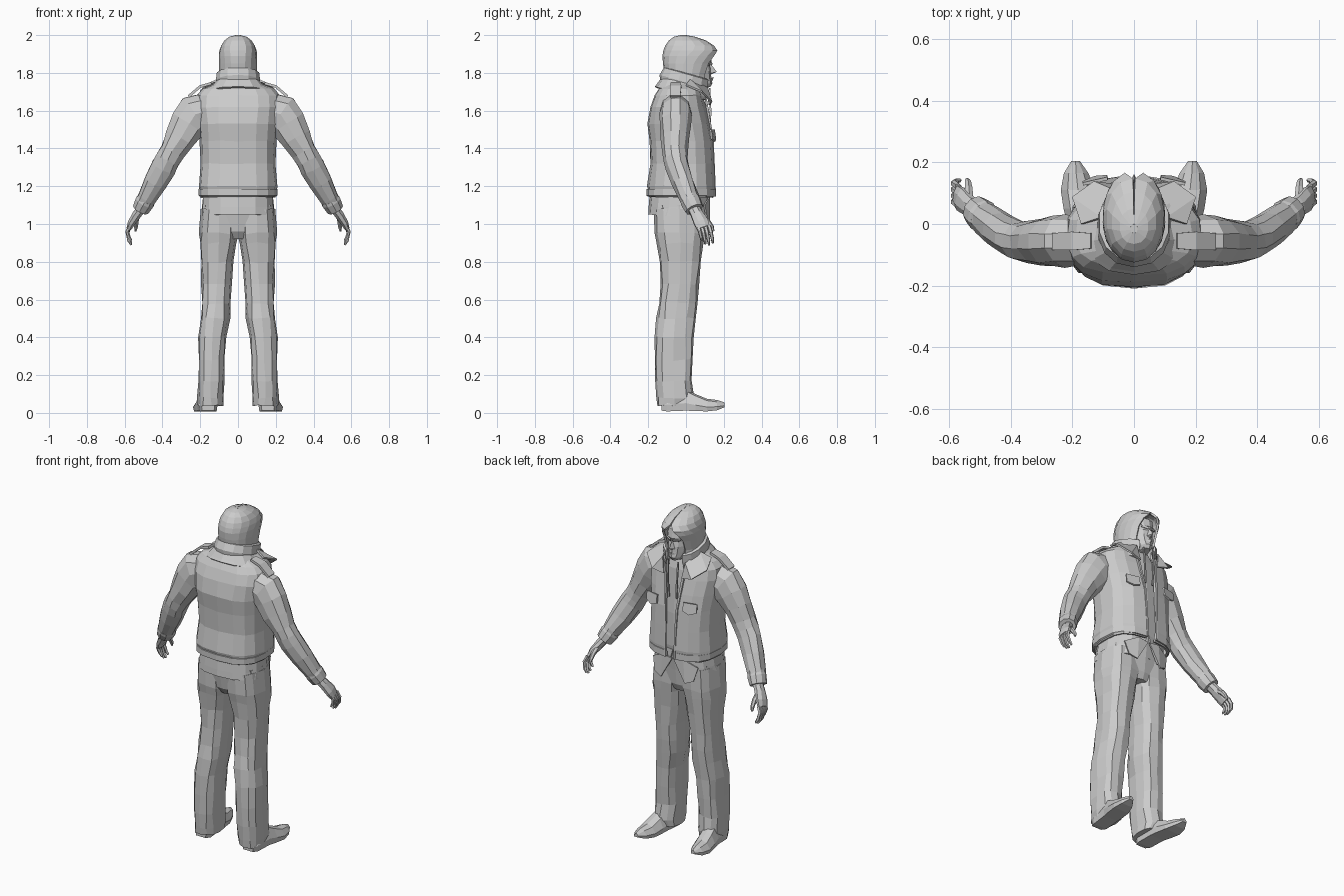
import bpy, bmesh, math, random
from mathutils import Vector
random.seed(4)


def build(name, verts, faces, mirror=False, thick=0.0, offset=-1):
    me = bpy.data.meshes.new(name)
    me.from_pydata([tuple(v) for v in verts], [], faces)
    bm = bmesh.new()
    bm.from_mesh(me)
    bmesh.ops.recalc_face_normals(bm, faces=bm.faces)
    bm.to_mesh(me)
    bm.free()
    ob = bpy.data.objects.new(name, me)
    bpy.context.collection.objects.link(ob)
    if thick:
        m = ob.modifiers.new("thickness", 'SOLIDIFY')
        m.thickness, m.offset = thick, offset
    if mirror:
        ob.modifiers.new("mirror", 'MIRROR').use_clip = False
    return ob


def loft(name, rings, closed=True, caps=True, jitter=0.0, **kw):
    n = len(rings[0])
    verts = [Vector(p) + Vector([random.uniform(-jitter, jitter) for _ in range(3)])
             for r in rings for p in r]
    faces = []
    for i in range(len(rings) - 1):
        for j in range(n if closed else n - 1):
            k = (j + 1) % n
            faces.append((i*n + j, i*n + k, (i+1)*n + k, (i+1)*n + j))
    if closed and caps:
        faces += [tuple(range(n)), tuple(range(len(verts) - n, len(verts)))]
    return build(name, verts, faces, **kw)


def ring(z, w, yb, yf, n=14, gap=0.0, tilt=0.0, e=2.4, cx=0.0):
    """Rounded horizontal section; gap = half width of an opening at the front (+y)."""
    g = math.asin(min(1, (gap / w) ** (e / 2))) if gap else 0
    pts = []
    for i in range(n):
        t = i / (n - 1) if gap else i / n
        a = math.pi/2 + g + t * (2*math.pi - 2*g)
        c, s = math.cos(a), math.sin(a)
        x = cx + w * math.copysign(abs(c) ** (2/e), c)
        y = (yb+yf)/2 + (yf-yb)/2 * math.copysign(abs(s) ** (2/e), s)
        pts.append((x, y, z - tilt * y))
    return pts


def tube(name, path, n=8, **kw):
    """path rows: x, y, z, radius in the xz plane, radius front to back."""
    P = [Vector(p[:3]) for p in path]
    rings = []
    for i, p in enumerate(path):
        d = (P[min(i+1, len(P)-1)] - P[max(i-1, 0)]).normalized()
        u = d.cross(Vector((0, 1, 0))).normalized()
        v = d.cross(u)
        rings.append([P[i] + u*p[3]*math.cos(2*math.pi*(k+.5)/n) + v*p[4]*math.sin(2*math.pi*(k+.5)/n)
                      for k in range(n)])
    return loft(name, rings, mirror=True, **kw)


# Shoes: sections running heel to toe (y, centre x, half width, bottom, top)
shoe = []
for y, cx, w, b, t in [(-.13, .158, .035, .012, .08), (-.1, .158, .05, .008, .11), (0, .165, .052, .012, .125),
                       (.05, .173, .056, .01, .10), (.11, .182, .056, .008, .075), (.165, .188, .04, .014, .068),
                       (.205, .19, .014, .03, .055)]:
    m = b + .35 * (t - b)
    shoe.append([(cx + w*.9, y, b), (cx + w, y, m), (cx + w*.6, y, t - .01), (cx, y, t),
                 (cx - w*.6, y, t - .01), (cx - w, y, m), (cx - w*.9, y, b)])
loft("shoe", shoe, mirror=True)

# Trouser legs (z, inner x, outer x, back y, front y)
legs = [(.04, .075, .21, -.155, .025), (.08, .078, .215, -.16, .04), (.17, .072, .212, -.165, .03),
        (.28, .07, .208, -.165, .035), (.40, .06, .208, -.165, .04), (.50, .045, .2, -.155, .05),
        (.58, .04, .192, -.145, .06), (.68, .036, .192, -.138, .065), (.80, .022, .196, -.14, .078),
        (.90, .006, .202, -.155, .09), (.95, 0, .203, -.165, .095), (1.08, 0, .195, -.175, .10)]
loft("trouser_leg", [ring(z, (o-i)/2, yb, yf, n=12, cx=(o+i)/2, e=2.6) for z, i, o, yb, yf in legs],
     jitter=.005, mirror=True)
# Seat joins both legs
loft("trouser_seat", [ring(z, w, yb, yf, n=12, e=2.8) for z, w, yb, yf in
                      [(.92, .06, -.13, .075), (.96, .19, -.155, .09), (1.1, .19, -.18, .105)]])

# Shirt: body, flared hem and two pointed tails at the front
loft("shirt", [ring(z, w, yb, yf, e=2.5) for z, w, yb, yf in
               [(1.05, .18, -.17, .10), (1.2, .175, -.17, .12), (1.4, .175, -.17, .118),
                (1.55, .17, -.16, .105), (1.66, .12, -.12, .095), (1.74, .07, -.08, .07)]])
loft("shirt_hem", [ring(1.035, .198, -.2, .125, n=15, gap=.07, tilt=.08),
                   ring(1.09, .193, -.198, .125, n=15, gap=.03),
                   ring(1.18, .185, -.19, .12, n=15, gap=.005)], closed=False, thick=.008)
build("shirt_tail", [(.005, .128, 1.13), (.07, .126, 1.14), (.15, .10, 1.1), (.13, .115, 1.02), (.08, .128, 1.0)],
      [(0, 1, 4), (1, 2, 3, 4)], mirror=True, thick=.008)

# Open jacket (z, half width, back, front, half opening)
jacket = [(1.14, .198, -.195, .145, .03), (1.18, .205, -.2, .155, .03), (1.2, .208, -.205, .155, .03),
          (1.32, .2, -.188, .148, .032), (1.44, .203, -.195, .142, .036), (1.53, .212, -.205, .128, .045),
          (1.62, .222, -.19, .108, .055), (1.68, .218, -.165, .09, .06), (1.715, .19, -.145, .082, .06),
          (1.745, .12, -.125, .085, .06)]
loft("jacket_body", [ring(z, w, yb, yf, n=17, gap=g, e=2.7) for z, w, yb, yf, g in jacket],
     closed=False, jitter=.003, thick=.012)
loft("jacket_waistband", [ring(z, w, -w - .002, .158, n=17, gap=.03, e=2.7) for z, w in
                          [(1.145, .2), (1.15, .208), (1.185, .208)]], closed=False, thick=.01)
# Zip edges and hood cords
tube("jacket_front_edge", [(.032, .155, 1.15, .008, .006), (.034, .148, 1.32, .008, .006),
                           (.04, .142, 1.45, .008, .006), (.058, .112, 1.62, .01, .008),
                           (.075, .10, 1.69, .01, .008)], n=4)
tube("hood_cord", [(.035, .125, 1.72, .006, .006), (.03, .13, 1.6, .006, .006), (.025, .128, 1.5, .006, .006)], n=4)

# Sleeves with a bent elbow and folded fabric
tube("sleeve", [(.165, -.055, 1.60, .10, .08), (.225, -.055, 1.58, .115, .085), (.262, -.057, 1.53, .102, .082),
                (.305, -.06, 1.455, .086, .077), (.345, -.058, 1.385, .07, .066), (.37, -.054, 1.34, .068, .066),
                (.392, -.045, 1.30, .071, .064), (.435, -.018, 1.22, .064, .06), (.48, .015, 1.14, .053, .053),
                (.505, .036, 1.095, .046, .047)], n=10, jitter=.004)
tube("sleeve_cuff", [(.486, .02, 1.13, .05, .052), (.493, .026, 1.117, .054, .055), (.514, .044, 1.078, .047, .05)], n=10)
# Shoulder straps
build("shoulder_strap", [(.14, -.08, 1.745), (.14, -.03, 1.745), (.2, -.025, 1.728), (.2, -.085, 1.728),
                         (.262, -.03, 1.675), (.262, -.085, 1.675)],
      [(0, 1, 2, 3), (3, 2, 4, 5)], mirror=True, thick=.014, offset=0)

# Hands: palm, four curled fingers and a thumb
tube("palm", [(.505, .038, 1.09, .026, .032), (.535, .058, 1.05, .026, .035), (.562, .08, 1.01, .021, .042),
              (.575, .092, .98, .015, .037)], n=8)
for i in range(4):
    y, l = .062 + i*.02, (.055, .07, .075, .066)[i]
    tube("finger", [(.572, y, .99, .011, .011), (.586, y + .01, .99 - l*.5, .0105, .0105),
                    (.578, y + .018, .985 - l, .0095, .009), (.565, y + .02, .975 - l*1.15, .006, .006)], n=5)
tube("thumb", [(.535, .075, 1.045, .015, .015), (.538, .115, 1.015, .014, .014), (.54, .137, .985, .011, .011),
               (.543, .145, .962, .006, .006)], n=6)

# Head with jaw, brow, nose, lips and eyes
loft("head", [ring(z, w, yb, yf, n=14, e=2.2) for z, w, yb, yf in
              [(1.64, .058, -.07, .05), (1.715, .055, -.07, .06), (1.725, .03, -.02, .128), (1.745, .048, -.06, .14),
               (1.775, .06, -.08, .134), (1.81, .068, -.09, .132), (1.84, .07, -.1, .126), (1.86, .073, -.1, .136),
               (1.91, .072, -.1, .126), (1.95, .05, -.07, .08)]])
build("nose", [(0, .13, 1.85), (-.017, .13, 1.798), (.017, .13, 1.798), (0, .163, 1.805), (0, .128, 1.79)],
      [(0, 1, 3), (0, 3, 2), (1, 4, 3), (4, 2, 3)])
build("lips", [(-.024, .127, 1.77), (0, .146, 1.778), (.024, .127, 1.77), (0, .143, 1.758), (0, .144, 1.77)],
      [(0, 1, 4), (1, 2, 4), (0, 4, 3), (4, 2, 3)])
build("eyebrow", [(.01, .142, 1.852), (.05, .122, 1.86), (.05, .119, 1.85), (.01, .137, 1.84)],
      [(0, 1, 2, 3)], mirror=True, thick=.006)

# Hood: open at the face, peaked brim above the forehead
hood = [(1.72, .105, -.125, .12, .062), (1.79, .1, -.113, .125, .066), (1.85, .102, -.122, .148, .066),
        (1.89, .102, -.125, .168, .055), (1.918, .099, -.12, .172, .03), (1.945, .09, -.11, .148, .004),
        (1.972, .073, -.09, .105, .002), (1.991, .047, -.065, .05, .001), (2.0, .012, -.03, .0, .0005)]
loft("hood", [ring(z, w, yb, yf, n=15, gap=g, e=2.15) for z, w, yb, yf, g in hood], closed=False, thick=.012)
build("hood_crown", hood_top := ring(2.0, .012, -.03, 0, n=8), [tuple(range(len(hood_top)))])

# Raised neck roll of the hood and the jacket collar below it
loft("hood_neck_roll", [ring(z, w, yb, yf, n=13, gap=.055, tilt=.28, e=2.2) for z, w, yb, yf in
                        [(1.70, .115, -.135, .11), (1.75, .12, -.14, .125), (1.795, .115, -.118, .13),
                         (1.80, .1, -.105, .12)]], closed=False, thick=.012)
loft("jacket_collar", [ring(z, w, yb, yf, n=13, gap=.075, tilt=.26, e=2.3) for z, w, yb, yf in
                       [(1.685, .165, -.165, .115), (1.70, .155, -.155, .115), (1.745, .12, -.128, .11)]],
     closed=False, thick=.012)
# Spread collar points over the chest
build("collar_point", [(.105, .02, 1.765), (.075, .112, 1.72), (.06, .125, 1.63), (.13, .135, 1.645),
                       (.2, .085, 1.70), (.17, .0, 1.735)],
      [(0, 1, 3, 4), (1, 2, 3), (0, 4, 5)], mirror=True, thick=.01, offset=0)

# Chest pocket flaps
build("pocket_flap", [(.085, .143, 1.50), (.165, .125, 1.50), (.165, .13, 1.45), (.125, .147, 1.435), (.085, .15, 1.45)],
      [(0, 1, 2, 3, 4)], mirror=True, thick=.01)
